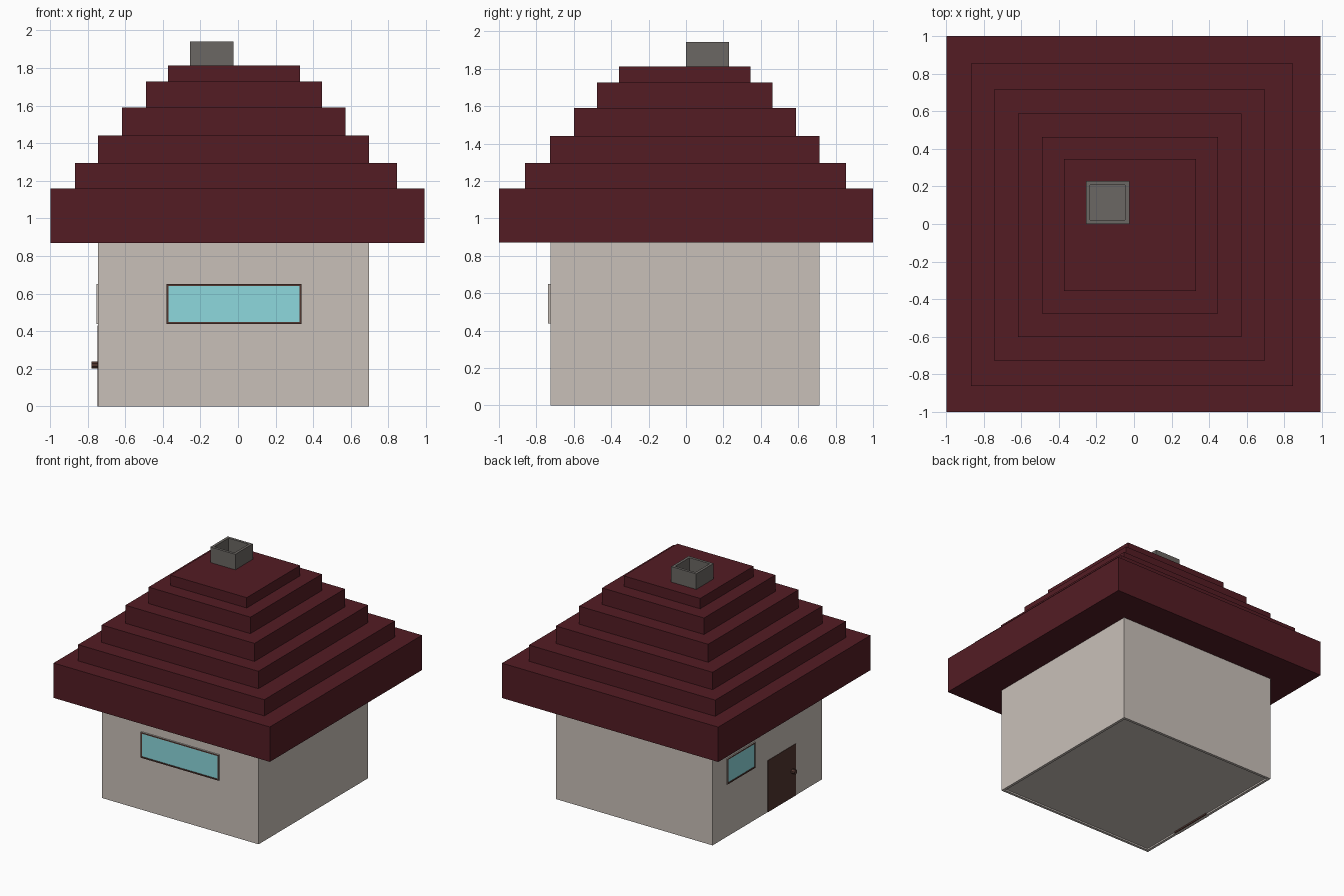
import bpy, bmesh, math
from mathutils import Matrix, Vector

if "Cube" in bpy.data.objects:
    bpy.data.objects.remove(bpy.data.objects["Cube"])


def mat(name, *rgb):
    m = bpy.data.materials.new(name)
    m.diffuse_color = (*rgb, 1)
    m.use_nodes = True
    m.node_tree.nodes["Principled BSDF"].inputs["Base Color"].default_value = m.diffuse_color
    return m


PLASTER = mat("plaster", 0.584, 0.527, 0.485)
ROOF = mat("roof_red", 0.087, 0.0116, 0.0176)
GLASS = mat("glass", 0.266, 0.687, 0.723)
WOOD = mat("wood", 0.085, 0.038, 0.03)
STONE = mat("stone", 0.147, 0.136, 0.125)


def finish(bm, name, *mats):
    me = bpy.data.meshes.new(name)
    bm.to_mesh(me)
    bm.free()
    for m in mats:
        me.materials.append(m)
    ob = bpy.data.objects.new(name, me)
    bpy.context.collection.objects.link(ob)
    return ob


def box(lo, hi):
    bm = bmesh.new()
    lo, hi = Vector(lo), Vector(hi)
    m = Matrix.Translation((lo + hi) / 2) @ Matrix.Diagonal((*(hi - lo), 1))
    bmesh.ops.create_cube(bm, size=1, matrix=m)
    bm.normal_update()
    return bm


def facing(bm, direction):
    d = Vector(direction)
    return max(bm.faces, key=lambda f: f.normal.dot(d))


def recess(bm, face, rim, depth):
    """Inset a face by rim, then push it inwards with straight sides."""
    ring = bmesh.ops.inset_individual(bm, faces=[face], thickness=rim)["faces"]
    n = face.normal.copy()
    new = bmesh.ops.extrude_discrete_faces(bm, faces=[face])["faces"][0]
    bmesh.ops.translate(bm, verts=new.verts, vec=-n * depth)
    return ring, new


def window(name, lo, hi, direction):
    bm = box(lo, hi)
    ring, pane = recess(bm, facing(bm, direction), 0.015, 0.005)
    for f in ring:
        f.material_index = 1
    for e in pane.edges:
        for f in e.link_faces:
            f.material_index = 1
    pane.material_index = 2
    finish(bm, name, PLASTER, WOOD, GLASS)


# Walls with a slightly recessed base
bm = box((-0.745, -0.725, 0), (0.697, 0.715, 0.87))
recess(bm, facing(bm, (0, 0, -1)), 0.03, 0.012)
finish(bm, "walls", PLASTER)

# Stepped roof: x0, x1, y0, y1, top of each tier
TIERS = [(-0.997, 0.993, -1, 1, 1.16),
         (-0.868, 0.846, -0.862, 0.855, 1.295),
         (-0.745, 0.697, -0.727, 0.715, 1.44),
         (-0.616, 0.572, -0.6, 0.588, 1.59),
         (-0.49, 0.447, -0.475, 0.463, 1.727),
         (-0.372, 0.33, -0.357, 0.345, 1.813)]
bm = bmesh.new()
rings, z = [], 0.87
for x0, x1, y0, y1, top in TIERS:
    for h in (z, top):
        rings.append([bm.verts.new((x, y, h)) for x, y in
                      ((x0, y0), (x1, y0), (x1, y1), (x0, y1))])
    z = top
for a, b in zip(rings, rings[1:]):
    for i in range(4):
        j = (i + 1) % 4
        bm.faces.new((a[i], a[j], b[j], b[i]))
bm.faces.new(rings[0][::-1])
bm.faces.new(rings[-1])
finish(bm, "stepped_roof", ROOF)

# Hollow chimney
bm = box((-0.255, 0, 1.80), (-0.025, 0.23, 1.942))
recess(bm, facing(bm, (0, 0, 1)), 0.031, 0.12)
finish(bm, "chimney", STONE)

# Windows on the front and left walls
window("front_window", (-0.38, -0.737, 0.437), (0.337, -0.715, 0.65), (0, -1, 0))
window("left_window", (-0.753, 0.16, 0.437), (-0.735, 0.53, 0.65), (-1, 0, 0))

# Door and knob on the left wall
finish(box((-0.748, -0.38, 0), (-0.715, -0.01, 0.43)), "door", WOOD)
bm = bmesh.new()
bmesh.ops.create_cone(bm, cap_ends=True, segments=8, radius1=0.019, radius2=0.019, depth=0.04,
                      matrix=Matrix.Translation((-0.76, -0.33, 0.22))
                      @ Matrix.Rotation(math.pi / 2, 4, 'Y') @ Matrix.Rotation(math.pi / 8, 4, 'Z'))
finish(bm, "door_knob", WOOD)
